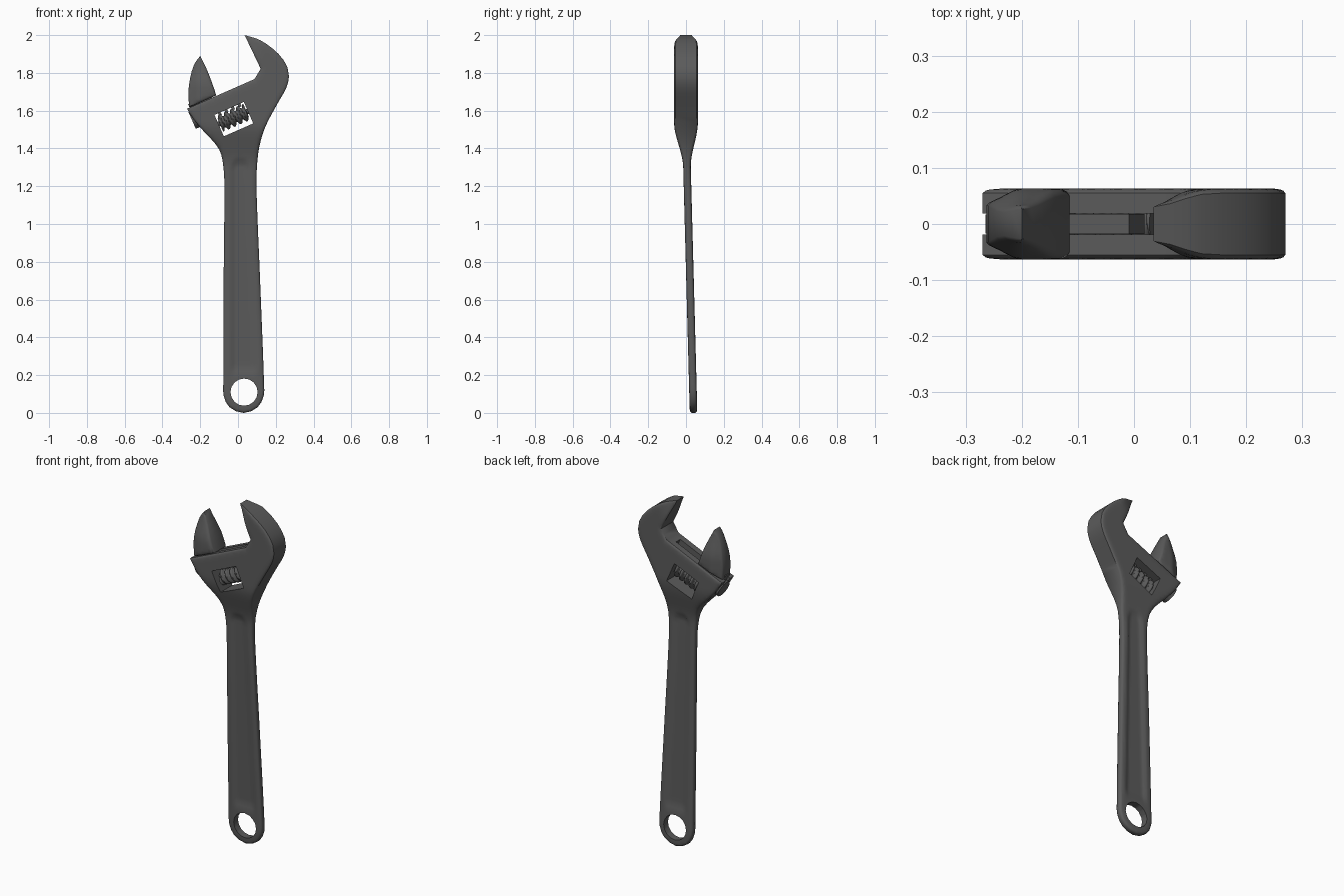
import bpy, bmesh, math
from mathutils import Vector, Matrix

if "Cube" in bpy.data.objects:
    bpy.data.objects.remove(bpy.data.objects["Cube"])

steel = bpy.data.materials.new("dark_steel")
steel.diffuse_color = (0.105, 0.105, 0.105, 1)
steel.use_nodes = True
steel.node_tree.nodes["Principled BSDF"].inputs["Base Color"].default_value = steel.diffuse_color

# Tilted frame of the jaw slide: local x along the slide, local z out of it
TILT = math.radians(23.7)
SLIDE = Matrix.Translation((-0.27, 0, 1.61)) @ Matrix.Rotation(-TILT, 4, 'Y')


def ease(t):
    t = min(max(t, 0), 1)
    return t * t * (3 - 2 * t)


def finish(bm, name):
    bmesh.ops.recalc_face_normals(bm, faces=bm.faces)
    me = bpy.data.meshes.new(name)
    bm.to_mesh(me)
    bm.free()
    me.materials.append(steel)
    ob = bpy.data.objects.new(name, me)
    bpy.context.collection.objects.link(ob)
    return ob


def shade(ob, angle=40):
    bpy.ops.object.select_all(action='DESELECT')
    ob.select_set(True)
    bpy.context.view_layer.objects.active = ob
    bpy.ops.object.shade_smooth_by_angle(angle=math.radians(angle))


def outline(chains, gap=0.035):
    """Smooth curve through each chain, with a corner where chains meet."""
    out = []
    for chain in chains:
        p = [Vector(c) for c in chain]
        n = len(p)
        tan = [(p[min(i + 1, n - 1)] - p[max(i - 1, 0)]).normalized() for i in range(n)]
        for i in range(n - 1):
            length = (p[i + 1] - p[i]).length
            k = max(1, round(length / gap))
            a, b = tan[i] * length, tan[i + 1] * length
            for j in range(k):
                t = j / k
                out.append(p[i] * (2*t**3 - 3*t*t + 1) + a * (t**3 - 2*t*t + t)
                           + p[i + 1] * (3*t*t - 2*t**3) + b * (t**3 - t*t))
    return out


def inset(pts, d):
    n = len(pts)
    area = sum(pts[i - 1].cross(pts[i]) for i in range(n))
    s = 1 if area > 0 else -1
    res = []
    for i in range(n):
        e1 = (pts[i] - pts[i - 1]).normalized()
        e2 = (pts[(i + 1) % n] - pts[i]).normalized()
        n1, n2 = Vector((-e1.y, e1.x)) * s, Vector((-e2.y, e2.x)) * s
        m = (n1 + n2).normalized()
        res.append(pts[i] + m * d / max(m.dot(n1), 0.4))
    return res


def edge_distance(x, z, pts):
    best = 9
    for i in range(len(pts)):
        ax, az = pts[i - 1]
        dx, dz = pts[i][0] - ax, pts[i][1] - az
        t = ((x - ax) * dx + (z - az) * dz) / (dx * dx + dz * dz)
        t = min(max(t, 0), 1)
        best = min(best, math.hypot(x - ax - t * dx, z - az - t * dz))
    return best


def forged(name, pts, thick, bend):
    """Solid from a front outline, with thickness set by a function."""
    bm = bmesh.new()
    rings = [[bm.verts.new((p.x, 0, p.y)) for p in inset(pts, d)] for d in (0, 0.004, 0.01)]
    n = len(pts)
    for a, b in zip(rings, rings[1:]):
        for i in range(n):
            bm.faces.new((a[i - 1], a[i], b[i], b[i - 1]))
    core = bm.faces.new(rings[-1])
    geom = [core] + list(core.edges) + list(core.verts)
    for axis, step in ((0, 0.0125), (2, 0.02)):
        cs = [p[axis // 2] for p in pts]
        for k in range(math.ceil(min(cs) / step), math.floor(max(cs) / step) + 1):
            co, no = Vector(), Vector()
            co[axis], no[axis] = k * step, 1
            geom = bmesh.ops.bisect_plane(bm, geom=geom, dist=0.0015,
                                          plane_co=co, plane_no=no)["geom"]
    bmesh.ops.triangulate(bm, faces=[f for f in bm.faces if len(f.verts) > 4])
    front = list(bm.verts)
    rim = [e for e in bm.edges if e.is_boundary]
    vmap = bmesh.ops.duplicate(bm, geom=front + list(bm.edges) + list(bm.faces))["vert_map"]
    flat = [tuple(p) for p in pts]
    for v in front:
        x, z = v.co.x, v.co.z
        t = thick(x, z, edge_distance(x, z, flat))
        v.co.y = bend(z) - t
        vmap[v].co.y = bend(z) + t
    for e in rim:
        a, b = e.verts
        bm.faces.new((a, b, vmap[b], vmap[a]))
    return finish(bm, name)


def rounded(d, radius, start):
    return start + (1 - start) * math.sqrt(max(0, 1 - (1 - min(d / radius, 1)) ** 2))


def box(name, u, y, v):
    """Box in the slide frame, given by its ranges."""
    bm = bmesh.new()
    size = Matrix.Diagonal((u[1] - u[0], 2 * y, v[1] - v[0], 1))
    mid = Matrix.Translation(((u[0] + u[1]) / 2, 0, (v[0] + v[1]) / 2))
    bmesh.ops.create_cube(bm, size=1, matrix=SLIDE @ mid @ size)
    return finish(bm, name)


def rod(name, u, v, r, matrix=SLIDE, sides=28):
    bm = bmesh.new()
    m = matrix @ Matrix.Translation(((u[0] + u[1]) / 2, 0, v)) @ Matrix.Rotation(math.pi / 2, 4, 'Y')
    bmesh.ops.create_cone(bm, cap_ends=True, segments=sides, radius1=r, radius2=r,
                          depth=u[1] - u[0], matrix=m)
    return finish(bm, name)


def cut(ob, cutter):
    cutter.hide_render = True
    mod = ob.modifiers.new("cut", 'BOOLEAN')
    mod.operation, mod.solver, mod.object = 'DIFFERENCE', 'EXACT', cutter
    bpy.context.view_layer.objects.active = ob
    bpy.ops.object.modifier_apply(modifier=mod.name)
    bpy.data.objects.remove(cutter)


# Handle, head and fixed jaw in one forged piece
def body_thick(x, z, d):
    head = ease((z - 1.3) / 0.24)
    t = 0.02 + 0.043 * head
    t -= 0.028 * ease((z - 1.85) / 0.15) * ease((0.14 - x) / 0.11)
    t *= rounded(d, 0.022, 0.45 + 0.42 * head)
    # long shallow channel on both faces of the handle
    k = (1.3 - z) / 1.1
    w = 0.048 + 0.02 * k
    inside = w - math.hypot(x - 0.012 - 0.02 * k, max(z - 1.345 + w, 0))
    return t - 0.009 * ease(inside / 0.016) * ease((z - 0.19) / 0.06)


body_pts = outline([
    [(0.035, 2.0), (0.12, 1.972), (0.215, 1.90), (0.262, 1.83), (0.27, 1.78), (0.255, 1.72),
     (0.205, 1.63), (0.145, 1.515), (0.113, 1.41), (0.10, 1.3), (0.098, 1.18), (0.117, 0.7),
     (0.138, 0.15), (0.136, 0.09), (0.104, 0.03), (0.03, 0.0), (-0.045, 0.03), (-0.076, 0.09),
     (-0.078, 0.15), (-0.076, 0.7), (-0.072, 1.18), (-0.077, 1.3), (-0.1, 1.395), (-0.19, 1.50)],
    [(-0.19, 1.50), (-0.235, 1.555), (-0.27, 1.61)],
    [(-0.27, 1.61), (0.087, 1.767)],
    [(0.087, 1.767), (0.12, 1.822)],
    [(0.12, 1.822), (0.035, 2.0)]])
body = forged("wrench_body", body_pts, body_thick, lambda z: max(0, 0.04 * (1 - z / 1.5)))

# Hanging hole, worm window and jaw slot
hole_frame = Matrix.Translation((0.032, 0, 0.11)) @ Matrix.Rotation(math.pi / 2, 4, 'Z')
cut(body, rod("hole_cutter", (-0.3, 0.3), 0, 0.072, hole_frame, 16))
cut(body, box("window_cutter", (0.12, 0.29), 0.2, (-0.212, -0.088)))
cut(body, box("slot_cutter", (-0.05, 0.35), 0.019, (-0.1, 0.1)))
shade(body)


# Sliding jaw
def jaw_thick(x, z, d):
    t = 0.063 - 0.022 * ease((-0.2 - x) / 0.06) - 0.03 * ease((z - 1.72) / 0.17)
    return t * rounded(d, 0.02, 0.8)


jaw_pts = outline([
    [(-0.2, 1.89), (-0.232, 1.845), (-0.254, 1.77), (-0.263, 1.69), (-0.258, 1.618)],
    [(-0.258, 1.618), (-0.115, 1.681)],
    [(-0.115, 1.681), (-0.14, 1.755), (-0.168, 1.825), (-0.2, 1.89)]])
shade(forged("sliding_jaw", jaw_pts, jaw_thick, lambda z: 0))

# Jaw web, slide rod and toothed rack
box("jaw_web", (0.015, 0.145), 0.017, (-0.07, 0.02))
shade(rod("slide_rod", (0.0, 0.118), -0.068, 0.048))
box("rack_bar", (0.1, 0.27), 0.018, (-0.087, -0.035))
for i in range(4):
    u = 0.14 + 0.038 * i
    box(f"rack_tooth_{i + 1}", (u, u + 0.016), 0.018, (-0.104, -0.08))

# Worm screw with a spiral thread, on its pin
bm = bmesh.new()
ROWS, SIDES = 48, 28
rows = []
for i in range(ROWS + 1):
    t = i / ROWS
    row = []
    for j in range(SIDES):
        a = 2 * math.pi * j / SIDES
        ridge = math.sin(2 * math.pi * 4.5 * t - a)
        r = 0.038 + 0.009 * max(-1, min(1, ridge * 1.6))
        row.append(bm.verts.new(SLIDE @ Vector((0.127 + 0.156 * t, r * math.cos(a),
                                                -0.142 + r * math.sin(a)))))
    rows.append(row)
for a, b in zip(rows, rows[1:]):
    for j in range(SIDES):
        bm.faces.new((a[j - 1], a[j], b[j], b[j - 1]))
bm.faces.new(rows[0])
bm.faces.new(rows[-1])
shade(finish(bm, "worm_screw"), 50)
shade(rod("worm_pin", (0.11, 0.3), -0.142, 0.014, sides=16))
